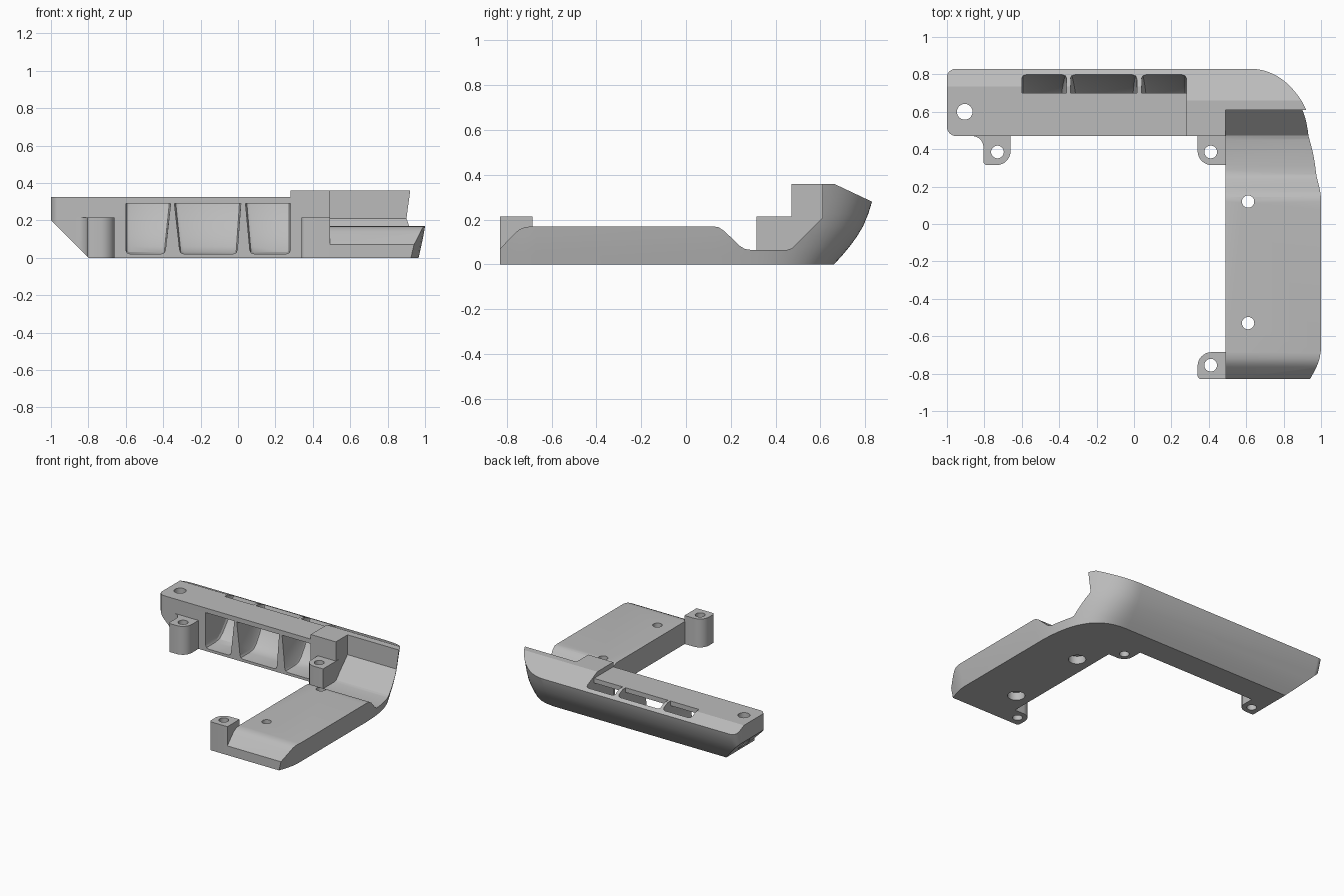
import bpy, bmesh, math
from mathutils import Vector

cube = bpy.data.objects.get("Cube")
if cube:
    bpy.data.objects.remove(cube, do_unlink=True)

grey = bpy.data.materials.new("plain grey")
grey.use_nodes = True
grey.diffuse_color = (0.5, 0.5, 0.5, 1)
grey.node_tree.nodes["Principled BSDF"].inputs["Base Color"].default_value = (0.5, 0.5, 0.5, 1)


def loft(name, rings):
    """Closed solid through matching rings of points."""
    bm = bmesh.new()
    loops = [[bm.verts.new(p) for p in ring] for ring in rings]
    n = len(loops[0])
    for a, b in zip(loops, loops[1:]):
        for i in range(n):
            j = (i + 1) % n
            bm.faces.new((a[i], a[j], b[j], b[i]))
    bm.faces.new(loops[0][::-1])
    bm.faces.new(loops[-1])
    bmesh.ops.recalc_face_normals(bm, faces=bm.faces)
    mesh = bpy.data.meshes.new(name)
    bm.to_mesh(mesh)
    bm.free()
    mesh.materials.append(grey)
    obj = bpy.data.objects.new(name, mesh)
    bpy.context.collection.objects.link(obj)
    return obj


def prism_x(name, profile, x0, x1):
    return loft(name, [[(x, y, z) for y, z in profile] for x in (x0, x1)])


def prism_y(name, profile, y0, y1):
    return loft(name, [[(x, y, z) for x, z in profile] for y in (y0, y1)])


def prism_z(name, profile, z0, z1):
    return loft(name, [[(x, y, z) for x, y in profile] for z in (z0, z1)])


def arc(cx, cy, r, a0, a1, n=8):
    angles = [math.radians(a0 + (a1 - a0) * i / n) for i in range(n + 1)]
    return [(cx + r * math.cos(a), cy + r * math.sin(a)) for a in angles]


def cylinder(name, x, y, r, z0, z1):
    return prism_z(name, arc(x, y, r, 0, 348.75, 31), z0, z1)


def combine(target, tool, operation="DIFFERENCE"):
    mod = target.modifiers.new(tool.name, "BOOLEAN")
    mod.operation = operation
    mod.solver = "EXACT"
    mod.object = tool
    bpy.context.view_layer.objects.active = target
    bpy.ops.object.modifier_apply(modifier=mod.name)
    bpy.data.objects.remove(tool, do_unlink=True)


# Corner bracket: plan outline flaring outwards with height
def outline(side, back):
    p = [Vector(v) for v in ((0.62, back), (0.87, back), (side + 0.01, 0.48), (side, 0.08))]
    corner = []
    for i in range(25):
        t = i / 24
        u = 1 - t
        v = u**3 * p[0] + 3 * u * u * t * p[1] + 3 * u * t * t * p[2] + t**3 * p[3]
        corner.append((v.x, v.y))
    nose = [(side, -0.67), (side - 0.007, -0.72), (side - 0.02, -0.77), (side - 0.04, -0.83)]
    return (arc(-0.95, 0.52, 0.05, 270, 180) + arc(-0.95, back - 0.05, 0.05, 180, 90)
            + corner + nose + [(0.49, -0.83), (0.49, 0.47)])


levels = [(0, 0.965, 0.66), (0.04, 0.974, 0.697), (0.08, 0.983, 0.73), (0.125, 0.992, 0.763),
          (0.17, 1.0, 0.79), (0.225, 1.005, 0.813), (0.28, 1.01, 0.83), (0.36, 1.02, 0.855)]
body = loft("corner_bracket", [[(x, y, z) for x, y in outline(s, b)] for z, s, b in levels])

# Arm top with dip, ramp and chamfered front end
arm_top = [(-0.95, -0.05), (-0.83, 0.07), (-0.765, 0.138), (-0.745, 0.155), (-0.72, 0.166), (-0.69, 0.17),
           (0.12, 0.17), (0.145, 0.166), (0.17, 0.15), (0.24, 0.083), (0.262, 0.069),
           (0.29, 0.065), (0.45, 0.065), (0.472, 0.072), (0.61, 0.21), (0.61, 0.6), (-0.95, 0.6)]
combine(body, prism_x("arm_cutter", arm_top, 0.49, 1.3))

# Sloped rear edge and lower bar top
slope = [(0.66, 0.36), (0.915, 0.24), (1.1, 0.24), (1.1, 0.6), (0.575, 0.4)]
combine(body, prism_x("slope_cutter", slope, -1.2, 1.2))
combine(body, prism_z("bar_top_cutter", [(-1.2, 0.3), (0.28, 0.3), (0.28, 1), (-1.2, 1)], 0.325, 0.6))

# Scooped pockets, open at the front and through the top
floor = [(0.4, 0.02), (0.58, 0.02), (0.63, 0.03), (0.67, 0.06), (0.72, 0.12),
         (0.755, 0.18), (0.785, 0.245), (0.8, 0.3), (0.8, 0.5)]
roof = [(0.7, 0.5), (0.7, 0.29), (0.4, 0.29)]
for left, right, lean_l, lean_r in ((-0.6, -0.36, 0, 0.03), (-0.34, 0.015, 0.03, 0.02),
                                    (0.04, 0.28, 0.025, 0)):
    rings = []
    for edge, lean, sign in ((left, lean_l, 1), (right, lean_r, -1)):
        def taper(z):
            return edge + sign * lean * max(0, 1 - z / 0.29)
        inner = [(taper(z) + sign * 0.025, y, z) for y, z in floor + roof]
        outer = []
        for i, (y, z) in enumerate(floor + roof):
            dy, dz = (0, 0)
            if i < 2:
                dz = 0.022
            elif i < len(floor) - 2:
                dy, dz = -0.016, 0.014
            elif i < len(floor):
                dy = -0.022
            outer.append((taper(z), y + dy, z + dz))
        middle = [tuple(a * 0.7 + b * 0.3 for a, b in zip(p, q)) if k >= len(floor) else
                  (p[0] + sign * 0.007, q[1] + (p[1] - q[1]) * 0.3, q[2] + (p[2] - q[2]) * 0.3)
                  for k, (p, q) in enumerate(zip(outer, inner))]
        # keep roof points flush with the pocket sides
        rings += [outer, middle, inner] if sign == 1 else [inner, middle, outer]
    combine(body, loft("pocket_cutter", rings))

# Screw lugs
lugs = {
    "left_lug": arc(-0.735, 0.39, 0.075, 0, -90) + arc(-0.785, 0.335, 0.02, 270, 180, 4)
    + arc(-0.865, 0.41, 0.06, 0, 90) + [(-0.865, 0.5), (-0.66, 0.5)],
    "inner_lug": arc(0.415, 0.39, 0.075, 180, 270) + [(0.492, 0.315), (0.492, 0.5), (0.34, 0.5)],
    "front_lug": arc(0.415, -0.76, 0.075, 180, 90) + [(0.492, -0.685), (0.492, -0.83)]
    + arc(0.36, -0.81, 0.02, 270, 180, 4),
}
for name, plan in lugs.items():
    combine(body, prism_z(name, plan, 0, 0.215), "UNION")

# Undercut at the bar's far end
combine(body, prism_y("undercut_cutter", [(-1.2, 0.4), (-0.7, -0.1), (-1.2, -0.1)], 0.2, 1.1))

# Screw holes, with recesses under the arm
for x, y, r in ((-0.905, 0.6, 0.042), (-0.73, 0.385, 0.034), (0.41, 0.385, 0.034),
                (0.41, -0.755, 0.034), (0.61, 0.12, 0.033), (0.61, -0.53, 0.033)):
    combine(body, cylinder("hole_cutter", x, y, r, -0.1, 0.6))
for y in (0.12, -0.53):
    combine(body, cylinder("recess_cutter", 0.61, y, 0.06, -0.1, 0.06))

bpy.ops.object.select_all(action="DESELECT")
body.select_set(True)
bpy.context.view_layer.objects.active = body
bpy.ops.object.shade_smooth_by_angle(angle=math.radians(25))
